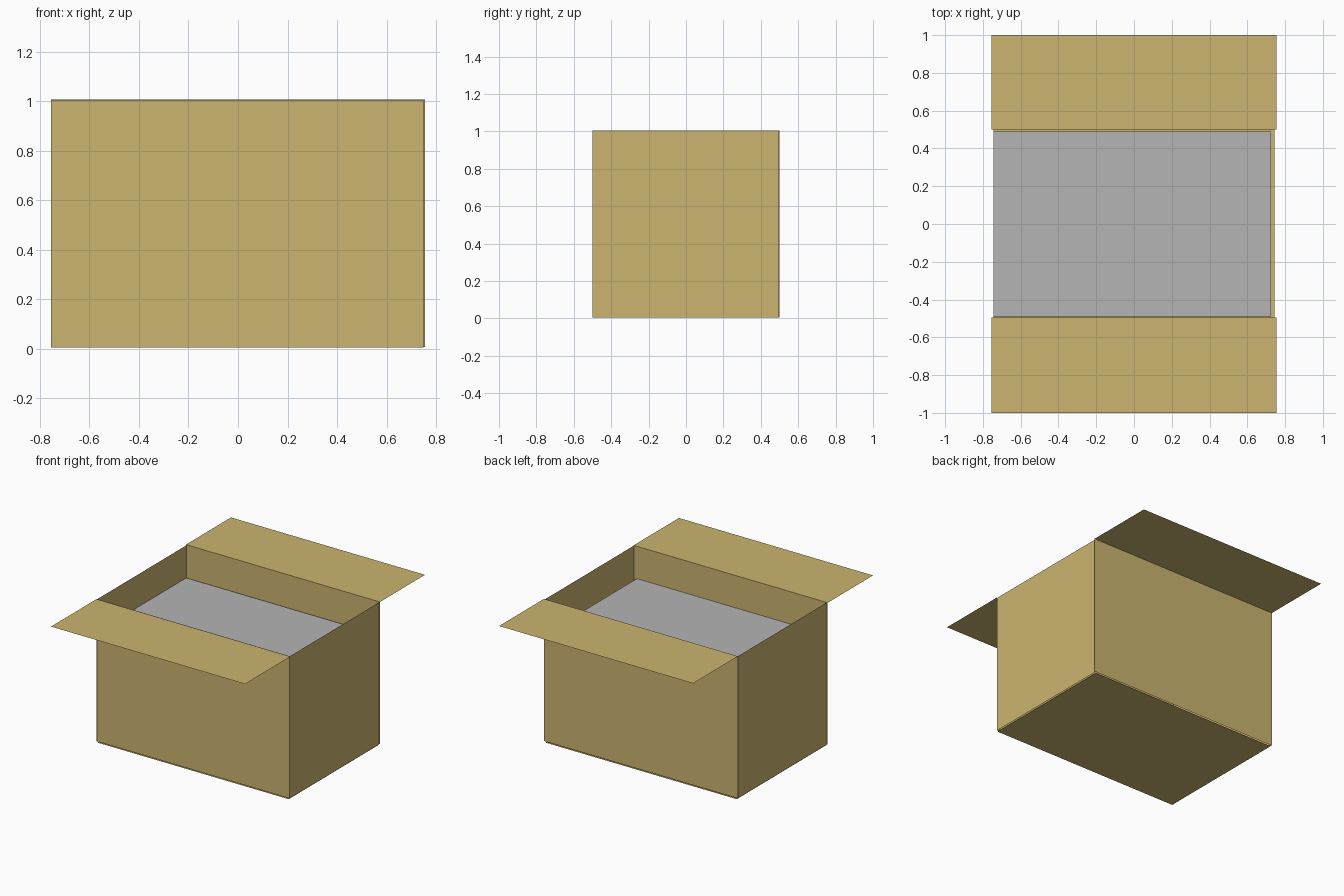
import bpy

if "Cube" in bpy.data.objects:
    bpy.data.objects.remove(bpy.data.objects["Cube"])


def material(name, rgb):
    m = bpy.data.materials.new(name)
    m.diffuse_color = (*rgb, 1.0)
    m.use_nodes = True
    m.node_tree.nodes["Principled BSDF"].inputs["Base Color"].default_value = m.diffuse_color
    return m


cardboard = material("cardboard_tan", (0.60, 0.46, 0.16))
grey = material("contents_grey", (0.46, 0.46, 0.46))


def sheet(name, origin, u, v, mat):
    """Flat paper-thin rectangle from a corner and two edge vectors."""
    o = origin
    add = lambda *vs: tuple(sum(c) for c in zip(*vs))
    mesh = bpy.data.meshes.new(name)
    mesh.from_pydata([o, add(o, u), add(o, u, v), add(o, v)], [], [(0, 1, 2, 3)])
    mesh.materials.append(mat)
    obj = bpy.data.objects.new(name, mesh)
    bpy.context.collection.objects.link(obj)
    return obj


# Floor and walls, all wound to face outwards
sheet("floor", (-0.745, -0.5, 0), (0, 1, 0), (1.49, 0, 0), cardboard)
sheet("front_wall", (-0.755, -0.495, 0.005), (1.505, 0, 0), (0, 0, 1), cardboard)
sheet("back_wall", (0.755, 0.5, 0.008), (-1.51, 0, 0), (0, 0, 1), cardboard)
sheet("right_wall", (0.75, -0.5, 0.005), (0, 0.995, 0), (0, 0, 1), cardboard)
sheet("left_wall", (-0.75, 0.5, 0.005), (0, -1, 0), (0, 0, 1), cardboard)

# Open flaps, folded out level with the rim
sheet("front_flap", (-0.755, -1, 1.004), (1.51, 0, 0), (0, 0.505, 0), cardboard)
sheet("back_flap", (-0.755, 0.5, 1.008), (1.51, 0, 0), (0, 0.5, 0), cardboard)

# Level surface of the contents
sheet("contents", (-0.745, -0.49, 0.78), (1.47, 0, 0), (0, 0.98, 0), grey)
